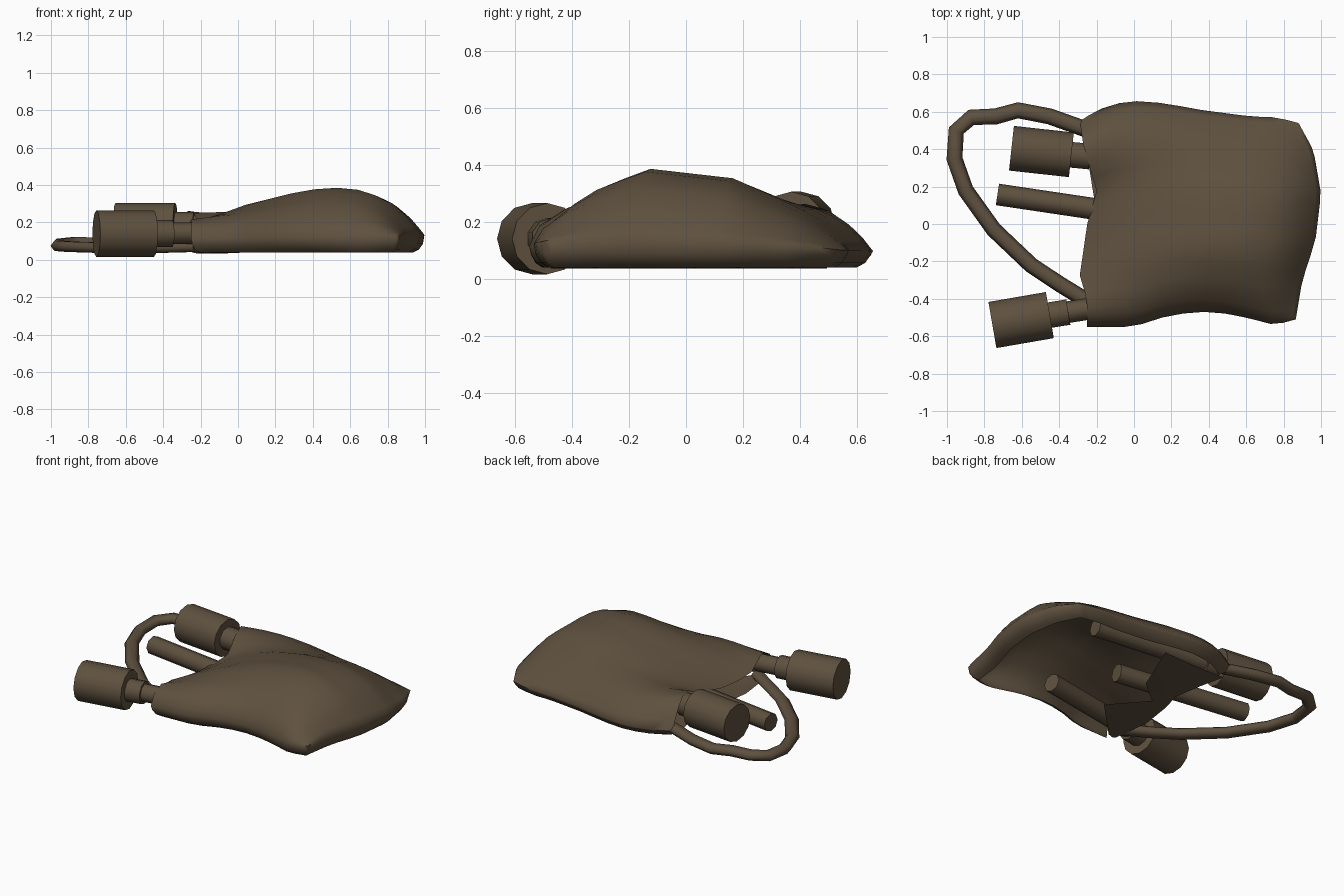
import bpy, bmesh, math
from mathutils import Vector

if "Cube" in bpy.data.objects:
    bpy.data.objects.remove(bpy.data.objects["Cube"])

mat = bpy.data.materials.new("drab brown")
mat.diffuse_color = (0.112, 0.081, 0.049, 1)
mat.use_nodes = True
mat.node_tree.nodes["Principled BSDF"].inputs["Base Color"].default_value = mat.diffuse_color


def table(t, pts):
    """Linear lookup in a list of (key, value)."""
    if t <= pts[0][0]:
        return pts[0][1]
    for (a, va), (b, vb) in zip(pts, pts[1:]):
        if t <= b:
            return va + (vb - va) * (t - a) / (b - a)
    return pts[-1][1]


def finish(name, bm, angle):
    bmesh.ops.recalc_face_normals(bm, faces=bm.faces)
    me = bpy.data.meshes.new(name)
    bm.to_mesh(me)
    bm.free()
    me.materials.append(mat)
    ob = bpy.data.objects.new(name, me)
    bpy.context.collection.objects.link(ob)
    bpy.ops.object.select_all(action='DESELECT')
    bpy.context.view_layer.objects.active = ob
    ob.select_set(True)
    bpy.ops.object.shade_smooth_by_angle(angle=math.radians(angle))
    return ob


def rod(name, start, end, r, sides):
    """Capped cylinder between two points."""
    a, b = Vector(start), Vector(end)
    bm = bmesh.new()
    bmesh.ops.create_cone(bm, cap_ends=True, segments=sides, radius1=r, radius2=r, depth=(b - a).length)
    q = (b - a).to_track_quat('Z', 'Y')
    for v in bm.verts:
        v.co = q @ v.co + (a + b) / 2
    finish(name, bm, 50)


# Cloth sack: draped shell, open underneath and at the left
LEFT = [(0, -.25), (.13, -.25), (.25, -.29), (.5, -.25), (.66, -.2), (.88, -.27), (1, -.29)]
RIGHT = [(0, .865), (.2, .9), (.4, .97), (.64, 1), (.86, .96), (1, .88)]
LOW = [(0, -.55), (.22, -.55), (.36, -.5), (.5, -.47), (.62, -.47), (.76, -.5), (.9, -.54), (1, -.51)]
HIGH = [(0, .55), (.08, .61), (.22, .66), (.4, .645), (.52, .615), (.78, .575), (.9, .57), (1, .54)]
MOUTH = [(0, .11), (.03, .18), (.1, .215), (.2, .18), (.35, .145), (.55, .15), (.7, .2),
         (.78, .25), (.88, .262), (.95, .2), (1, .09)]
CREST = [(0, .12), (.03, .195), (.13, .3), (.23, .345), (.33, .385), (.6, .352), (.72, .295),
         (.85, .23), (.95, .155), (1, .1)]
RISE = [(0, 0), (.08, .25), (.25, .6), (.52, .95), (.65, 1)]
TAIL = [(.7, 1), (.79, .93), (.88, .72), (.95, .42), (1, .1)]
U = [0, .04, .1, .18, .26, .36, .46, .56, .66, .75, .82, .88, .94, .98, 1]
V = [0, .015, .03, .06, .1, .17, .25, .33, .42, .5, .6, .66, .72, .78, .83, .88, .93, .97, 1]


def cloth(u, v):
    xl, xr = table(v, LEFT), table(v, RIGHT)
    yl, yh = table(u, LOW), table(u, HIGH)
    w = table(u, RISE)
    z = (1 - w) * table(v, MOUTH) + w * table(v, CREST)
    rim = .13 - .03 * v
    z = rim + (z - rim) * table(u, TAIL)
    return Vector((xl + (xr - xl) * u, yl + (yh - yl) * v, z))


bm = bmesh.new()
grid = [[bm.verts.new(cloth(u, v)) for v in V] for u in U]
for i in range(len(U) - 1):
    for j in range(len(V) - 1):
        bm.faces.new((grid[i][j], grid[i + 1][j], grid[i + 1][j + 1], grid[i][j + 1]))
# edge of the sack rolled under to the ground
edge = [row[0] for row in grid] + grid[-1][1:-1] + [row[-1] for row in reversed(grid)]
for inset, z in ((.008, .085), (.03, .055), (.065, .038)):
    under = []
    base = edge if inset == .008 else under_prev
    for e in edge:
        d = Vector((.3 - e.co.x, .02 - e.co.y, 0)).normalized() * inset
        under.append(bm.verts.new((e.co.x + d.x, e.co.y + d.y, z)))
    for k in range(len(edge) - 1):
        bm.faces.new((base[k], under[k], under[k + 1], base[k + 1]))
    under_prev = under
finish("cloth_sack", bm, 75)

# Ragged floor strip just inside the mouth
INNER = [(.07, -.2), (.3, .05), (.5, -.14), (.62, .02), (.95, .17)]
bm = bmesh.new()
rows = []
for v in (.07, .18, .3, .4, .5, .62, .8, .95):
    y = -.55 + 1.1 * v
    xl, xr = table(v, LEFT), table(v, INNER)
    rows.append([bm.verts.new((xl + (xr - xl) * s, y, z))
                 for s, z in ((0, .04), (.5, .035), (1, .045))])
for a, b in zip(rows, rows[1:]):
    for k in range(2):
        bm.faces.new((a[k], b[k], b[k + 1], a[k + 1]))
finish("sack_floor", bm, 60)

# Two headed sticks and one bare stick
for tag, head, tail, end, z, zt, r in (
        ("front", (-.757, -.54), (-.45, -.487), (.34, -.36), .14, .15, .125),
        ("back", (-.655, .405), (-.335, .37), (.54, .285), .185, .175, .12)):
    a, b, c = Vector((*head, z)), Vector((*tail, z)), Vector((*end, zt))
    d = (c - b).normalized()
    rod(tag + "_stick_head", a, b, r, 12)
    rod(tag + "_stick_collar", b - d * .02, b + d * .1, .072, 10)
    rod(tag + "_stick_handle", b, c, .058, 8)
rod("middle_stick", (-.73, .158, .115), (.157, .026, .115), .058, 8)

# Carrying strap loop lying on the ground
PATH = [(-.24, .5, .09), (-.45, .575, .085), (-.62, .608, .085), (-.74, .575, .09), (-.87, .57, .095),
        (-.95, .5, .085), (-.96, .35, .075), (-.9, .18, .07), (-.75, -.03, .065), (-.55, -.22, .065),
        (-.4, -.32, .065), (-.22, -.43, .07)]
bm = bmesh.new()
rings = []
P = [Vector(p) for p in PATH]
for k, p in enumerate(P):
    t = (P[min(k + 1, len(P) - 1)] - P[max(k - 1, 0)]).normalized()
    side = t.cross(Vector((0, 0, 1))).normalized()
    up = side.cross(t)
    rings.append([bm.verts.new(p + side * .043 * math.cos(a) + up * .032 * math.sin(a))
                  for a in (math.tau * n / 6 for n in range(6))])
for a, b in zip(rings, rings[1:]):
    for n in range(6):
        bm.faces.new((a[n], a[(n + 1) % 6], b[(n + 1) % 6], b[n]))
bm.faces.new(rings[0])
bm.faces.new(rings[-1])
finish("strap", bm, 80)
